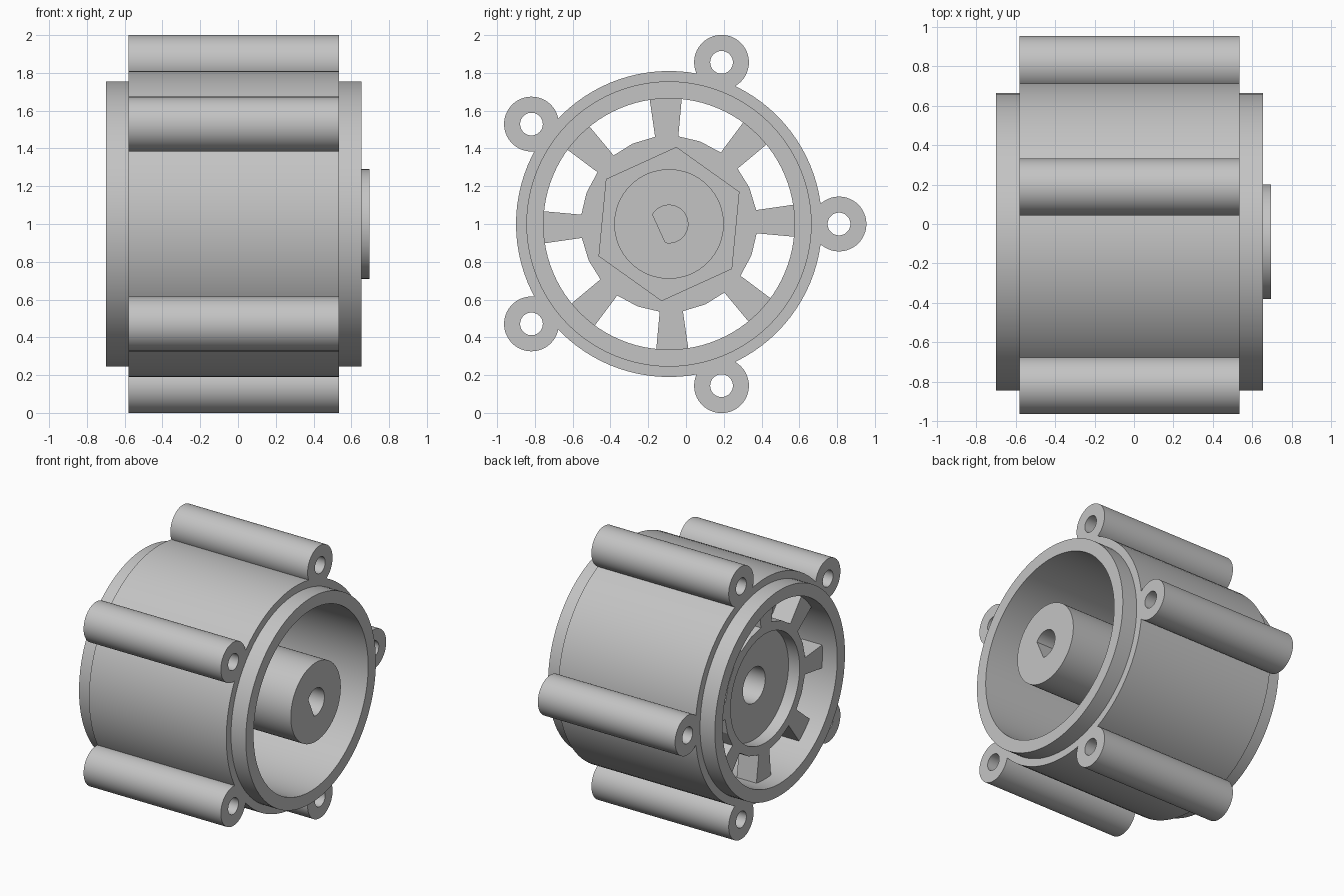
import bpy
import bmesh
from math import cos, sin, pi, radians
from mathutils import Matrix

if "Cube" in bpy.data.objects:
    bpy.data.objects.remove(bpy.data.objects["Cube"], do_unlink=True)

grey = bpy.data.materials.new("plain_grey")
grey.use_nodes = True
colour = (0.55, 0.55, 0.55, 1)
grey.diffuse_color = colour
grey.node_tree.nodes["Principled BSDF"].inputs["Base Color"].default_value = colour

# Profile axes: u along y, v along z, thickness along x, about the drum axis
AXIS = Matrix(((0, 0, 1, 0), (1, 0, 0, -0.09), (0, 1, 0, 1.0), (0, 0, 0, 1)))


def ring(r, sides=96, phase=0, centre=(0, 0)):
    return [(centre[0] + r * cos(phase + 2 * pi * i / sides),
             centre[1] + r * sin(phase + 2 * pi * i / sides)) for i in range(sides)]


def arc(r, start, end, steps=40):
    return [(r * cos(radians(start + (end - start) * i / steps)),
             r * sin(radians(start + (end - start) * i / steps))) for i in range(steps + 1)]


def turn(points, a):
    return [(u * cos(a) - v * sin(a), u * sin(a) + v * cos(a)) for u, v in points]


def part(name, layers):
    """Each layer is (x start, x end, outlines); inner outlines become holes."""
    bm = bmesh.new()
    for x0, x1, loops in layers:
        curve = bpy.data.curves.new("outline", "CURVE")
        curve.dimensions = "2D"
        curve.fill_mode = "BOTH"
        curve.extrude = (x1 - x0) / 2
        for pts in loops:
            spline = curve.splines.new("POLY")
            spline.points.add(len(pts) - 1)
            for p, (u, v) in zip(spline.points, pts):
                p.co = (u, v, 0, 1)
            spline.use_cyclic_u = True
        helper = bpy.data.objects.new("outline", curve)
        bpy.context.collection.objects.link(helper)
        solid = bpy.data.meshes.new_from_object(
            helper.evaluated_get(bpy.context.evaluated_depsgraph_get()))
        bpy.data.objects.remove(helper, do_unlink=True)
        # Weld each layer into a closed solid before adding it
        layer = bmesh.new()
        layer.from_mesh(solid)
        bmesh.ops.remove_doubles(layer, verts=layer.verts, dist=1e-5)
        bmesh.ops.recalc_face_normals(layer, faces=layer.faces)
        bmesh.ops.translate(layer, verts=layer.verts, vec=(0, 0, (x0 + x1) / 2))
        layer.to_mesh(solid)
        layer.free()
        bm.from_mesh(solid)
        bpy.data.meshes.remove(solid)
    bm.transform(AXIS)
    mesh = bpy.data.meshes.new(name)
    bm.to_mesh(mesh)
    bm.free()
    mesh.materials.clear()
    mesh.materials.append(grey)
    ob = bpy.data.objects.new(name, mesh)
    bpy.context.collection.objects.link(ob)
    bpy.ops.object.select_all(action="DESELECT")
    ob.select_set(True)
    bpy.context.view_layer.objects.active = ob
    bpy.ops.object.shade_smooth_by_angle(angle=radians(14))
    return ob


# Drum: long inner sleeve that forms both end lips, and a thicker outer jacket
BACK, FRONT = -0.58, 0.535
part("sleeve", [(-0.70, 0.655, [ring(0.755), ring(0.665)])])
part("jacket", [(BACK, FRONT, [ring(0.81), ring(0.74)])])

# Five bolt tubes around the drum
for k in range(5):
    a = 2 * pi * k / 5
    c = (0.9 * cos(a), 0.9 * sin(a))
    part(f"bolt_tube_{k + 1}",
         [(BACK, FRONT, [ring(0.145, 64, 0, c), ring(0.06, 48, 0, c)])])

# Eight tapered spokes
spoke = [(0.45, -0.06), (0.68, -0.087), (0.68, 0.087), (0.45, 0.06)]
for k in range(8):
    part(f"spoke_{k + 1}",
         [(BACK, -0.42, [turn(spoke, radians(1.5 + 45 * k))])])

# Faceted centre disc with a round recess, and a six-sided boss on its inside
disc = ring(0.467, 24, radians(9.3))
socket = ring(0.13, 64)
part("centre_disc", [(BACK, -0.49, [disc, ring(0.40)]),
                     (-0.49, -0.42, [disc, socket])])
part("hex_boss", [(-0.42, -0.38, [ring(0.41, 6, radians(24.5)), socket])])

# Hub with a blind round socket behind and a blind D-shaped shaft hole in front
hub = ring(0.29)
part("hub", [(-0.43, -0.2, [hub, socket]),
             (-0.2, 0.3, [hub]),
             (0.3, 0.695, [hub, arc(0.1, -101, 150)])])
